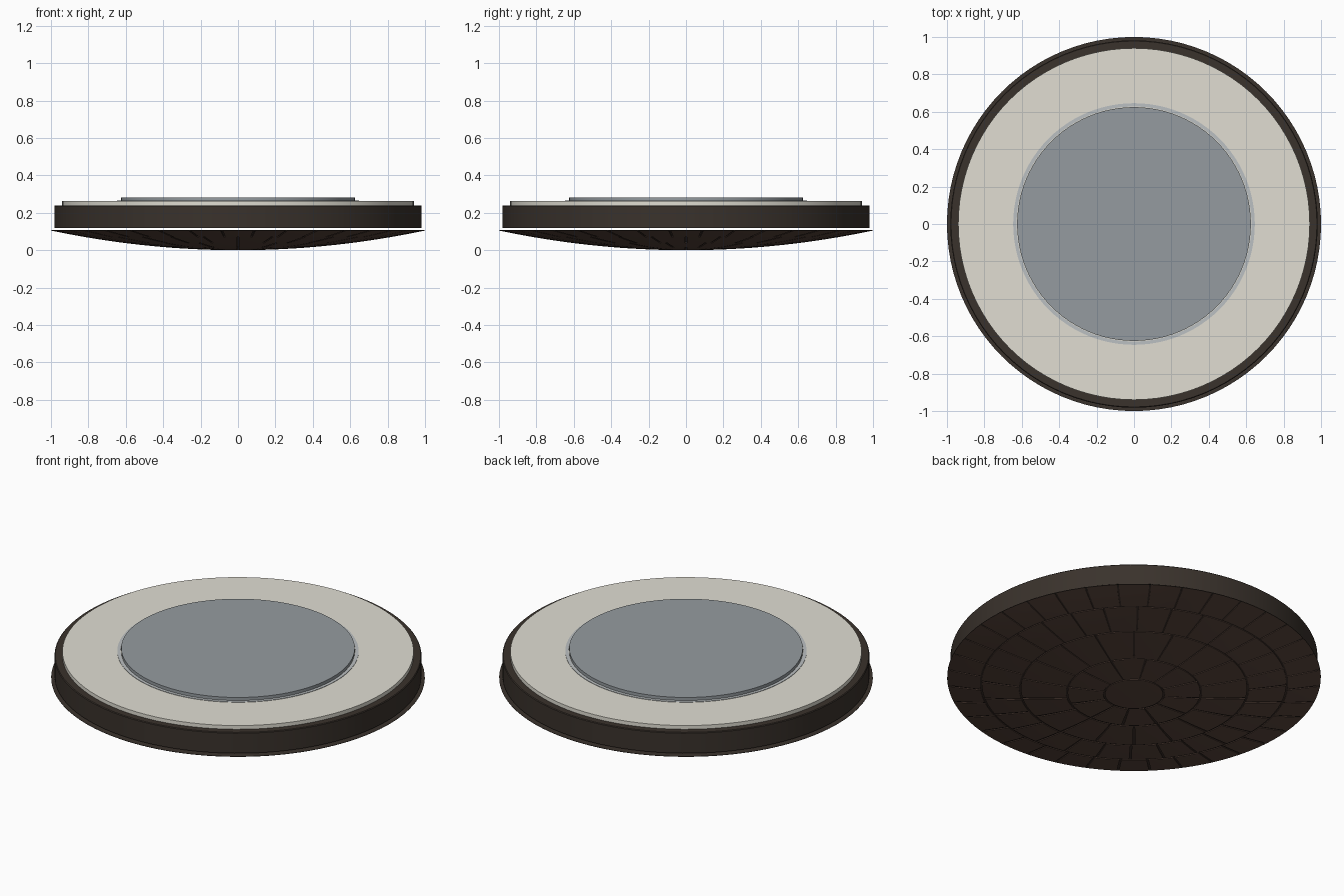
import bpy, bmesh, math

if "Cube" in bpy.data.objects:
    bpy.data.objects.remove(bpy.data.objects["Cube"])

SEG = 96


def material(name, rgb):
    m = bpy.data.materials.new(name)
    m.diffuse_color = (*rgb, 1)
    m.use_nodes = True
    m.node_tree.nodes["Principled BSDF"].inputs["Base Color"].default_value = m.diffuse_color
    return m


white = material("off_white", (0.75, 0.73, 0.65))
grey = material("blue_grey", (0.30, 0.33, 0.35))
pale = material("pale_grey", (0.50, 0.53, 0.54))
brown = material("dark_brown", (0.042, 0.032, 0.025))
tile_col = material("tile_brown", (0.105, 0.063, 0.047))
groove = material("groove_brown", (0.048, 0.031, 0.025))


def finish(name, bm, mat):
    bmesh.ops.remove_doubles(bm, verts=bm.verts, dist=1e-5)
    bmesh.ops.recalc_face_normals(bm, faces=bm.faces)
    me = bpy.data.meshes.new(name)
    bm.to_mesh(me)
    bm.free()
    me.materials.append(mat)
    ob = bpy.data.objects.new(name, me)
    bpy.context.collection.objects.link(ob)
    bpy.context.view_layer.objects.active = ob
    ob.select_set(True)
    bpy.ops.object.shade_smooth_by_angle(angle=math.radians(30))
    ob.select_set(False)
    return ob


def lathe(name, profile, mat, closed=False):
    """Spin an (r, z) profile around the z axis."""
    bm = bmesh.new()
    vs = [bm.verts.new((r, 0, z)) for r, z in profile]
    es = [bm.edges.new(p) for p in zip(vs, vs[1:])]
    if closed:
        es.append(bm.edges.new((vs[-1], vs[0])))
    bmesh.ops.spin(bm, geom=vs + es, axis=(0, 0, 1), cent=(0, 0, 0),
                   angle=2 * math.pi, steps=SEG)
    return finish(name, bm, mat)


def dome_z(r):
    return 0.105 * r * r


# Heat shield: shallow bowl closed on top
radii = [i / 16 for i in range(16)] + [0.975]
lathe("shield_base", [(r, dome_z(r) + 0.004) for r in radii]
      + [(0.975, 0.106), (0, 0.106)], groove)
# Thin brown lip visible around the drum
lathe("shield_rim", [(0.965, 0.1045), (0.9995, 0.1052), (1.0, 0.107), (0.965, 0.1075)],
      brown, closed=True)


def tile(bm, r0, r1, a0, a1):
    """Curved plate on the bowl, with short side walls up to the base."""
    nr, na = 3, max(3, round((a1 - a0) / (2 * math.pi) * SEG))
    grid = []
    for i in range(nr + 1):
        r = r0 + (r1 - r0) * i / nr
        grid.append([bm.verts.new((r * math.cos(a), r * math.sin(a), dome_z(r)))
                     for a in (a0 + (a1 - a0) * j / na for j in range(na + 1))])
    faces = [bm.faces.new((grid[i][j], grid[i][j + 1], grid[i + 1][j + 1], grid[i + 1][j]))
             for i in range(nr) for j in range(na)]
    edges = [e for e in {e for f in faces for e in f.edges} if len(e.link_faces) == 1]
    out = bmesh.ops.extrude_edge_only(bm, edges=edges)["geom"]
    for v in out:
        if isinstance(v, bmesh.types.BMVert):
            v.co.z += 0.004 if v.co.xy.length < 0.98 else 0.001


# Rings of shield tiles separated by grooves
GAP = 0.005
bm = bmesh.new()
rings = [(0.16, 0.36, 12), (0.36, 0.61, 18), (0.61, 0.82, 28), (0.82, 0.999, 36)]
for k, (r0, r1, n) in enumerate(rings):
    half = GAP / ((r0 + r1) / 2)
    for i in range(n):
        a = 2 * math.pi * (i + 0.5 * (k % 2)) / n
        tile(bm, r0 + GAP, r1 - (GAP if k < 3 else 0),
             a + half, a + 2 * math.pi / n - half)
finish("shield_tiles", bm, tile_col)
lathe("shield_center_tile", [(0, 0), (0.08, dome_z(0.08)), (0.155, dome_z(0.155)),
                             (0.155, dome_z(0.155) + 0.004)], tile_col)

# Main drum, floating just above the shield
lathe("drum", [(0, 0.118), (0.982, 0.118), (0.982, 0.236), (0.978, 0.24), (0, 0.24)], brown)

# Pale top deck, raised center plate and its seal ring
lathe("top_deck", [(0, 0.238), (0.94, 0.238), (0.94, 0.262), (0, 0.262)], white)
lathe("center_plate", [(0, 0.26), (0.625, 0.26), (0.625, 0.281), (0, 0.281)], grey)
lathe("seal_ring", [(0.628, 0.26), (0.646, 0.26), (0.646, 0.2645), (0.628, 0.2645)],
      pale, closed=True)
